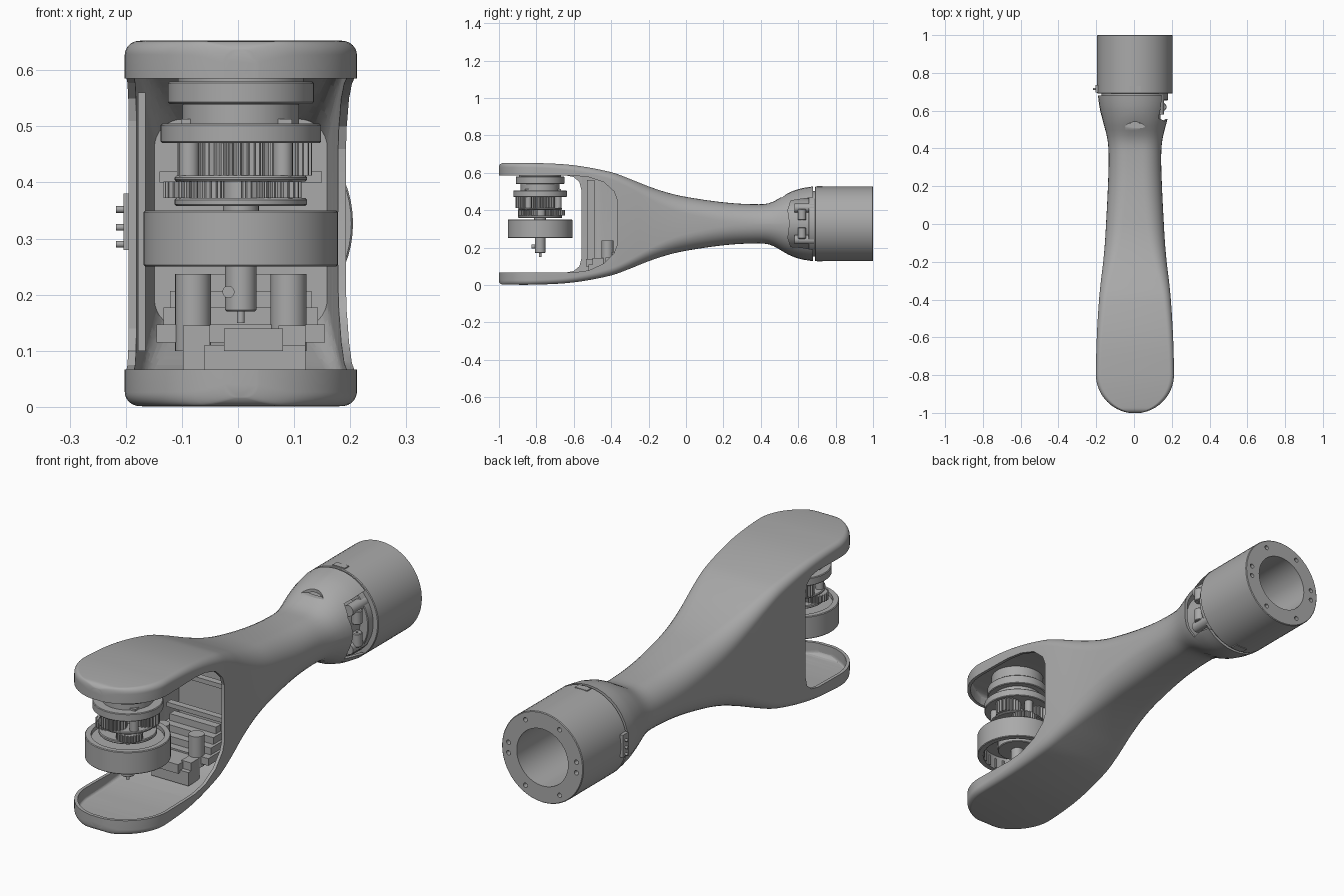
import bpy, bmesh
from math import sin, cos, pi, sqrt, radians

if "Cube" in bpy.data.objects:
    bpy.data.objects.remove(bpy.data.objects["Cube"])

CX, CZ = 0.005, 0.327          # centre line of the arm
JOINT = (CX, -0.78, 0)         # axis of the joint drive
FRONT, RAD = -0.795, 0.207     # centre and radius of the rounded fork tip

grey = bpy.data.materials.new("plain grey")
grey.use_nodes = True
grey.diffuse_color = (0.4, 0.4, 0.4, 1)
grey.node_tree.nodes["Principled BSDF"].inputs["Base Color"].default_value = (0.4, 0.4, 0.4, 1)


def finish(name, bm, helper=False):
    bmesh.ops.remove_doubles(bm, verts=bm.verts, dist=1e-5)
    bmesh.ops.recalc_face_normals(bm, faces=bm.faces)
    me = bpy.data.meshes.new(name)
    bm.to_mesh(me)
    bm.free()
    ob = bpy.data.objects.new(name, me)
    bpy.context.collection.objects.link(ob)
    me.materials.append(grey)
    if helper:
        ob.hide_render = True
    else:
        smooth(ob)
    return ob


def smooth(ob):
    bpy.ops.object.select_all(action='DESELECT')
    ob.select_set(True)
    bpy.context.view_layer.objects.active = ob
    bpy.ops.object.shade_smooth_by_angle(angle=radians(32))


def skin(bm, loops, wrap=False):
    """Join a list of equal point loops with quads, capping the ends unless wrapped."""
    rows = [[bm.verts.new(p) for p in loop] for loop in loops]
    n = len(rows[0])
    pairs = list(zip(rows, rows[1:])) + ([(rows[-1], rows[0])] if wrap else [])
    for a, b in pairs:
        for i in range(n):
            j = (i + 1) % n
            bm.faces.new((a[i], a[j], b[j], b[i]))
    if not wrap:
        bm.faces.new(rows[0])
        bm.faces.new(rows[-1])


def prism(name, pts, a, b, axis='z', helper=False):
    place = {'x': lambda p, q, h: (h, p, q), 'y': lambda p, q, h: (p, h, q),
             'z': lambda p, q, h: (p, q, h)}[axis]
    bm = bmesh.new()
    skin(bm, [[place(p, q, h) for p, q in pts] for h in (a, b)])
    return finish(name, bm, helper)


def circle(r, u, v, n=32):
    return [(u + r * cos(2 * pi * i / n), v + r * sin(2 * pi * i / n)) for i in range(n)]


def box(name, x0, x1, y0, y1, z0, z1, helper=False):
    return prism(name, [(x0, y0), (x1, y0), (x1, y1), (x0, y1)], z0, z1, 'z', helper)


def ring(name, r_in, r_out, a, b, u, v, axis='z', bevel=0.003, n=64):
    """Hollow or solid turned part with slightly eased outer edges."""
    prof = [(r_in, a), (r_out - bevel, a), (r_out, a + bevel),
            (r_out, b - bevel), (r_out - bevel, b), (r_in, b)]
    bm = bmesh.new()
    loops = []
    for r, h in prof:
        c = circle(r, u, v, n)
        loops.append([(p, q, h) if axis == 'z' else (p, h, q) for p, q in c])
    skin(bm, loops, wrap=True)
    return finish(name, bm)


def gear(name, r, z0, z1, u, v, teeth):
    pts = []
    for i in range(teeth * 4):
        t = 2 * pi * (i + 0.5) / (teeth * 4)
        rr = r if i % 4 < 2 else r * 0.86
        pts.append((u + rr * cos(t), v + rr * sin(t)))
    return prism(name, pts, z0, z1)


def cut(ob, *cutters):
    for c in cutters:
        m = ob.modifiers.new("cut", 'BOOLEAN')
        m.operation, m.solver, m.object = 'DIFFERENCE', 'EXACT', c
        bpy.context.view_layer.objects.active = ob
        bpy.ops.object.modifier_apply(modifier=m.name)
        bpy.data.objects.remove(c)
    smooth(ob)


# Arm shell: position along y, half height, half width, corner radius
STATIONS = [(-1.0, .325, .207, .025), (-.8, .325, .207, .025), (-.6, .313, .202, .03),
            (-.4, .276, .19, .04), (-.3, .24, .18, .05), (-.2, .2, .168, .065),
            (-.1, .167, .159, .08), (0, .144, .153, .09), (.2, .115, .143, .1),
            (.36, .105, .139, .1), (.45, .112, .146, .11), (.55, .166, .171, .16),
            (.61, .188, .186, .186), (.68, .2, .196, .196)]


def station(y):
    k = 0
    while k < len(STATIONS) - 2 and y > STATIONS[k + 1][0]:
        k += 1
    s = [STATIONS[min(max(k + d, 0), len(STATIONS) - 1)] for d in (-1, 0, 1, 2)]
    w = s[2][0] - s[1][0]
    t = (y - s[1][0]) / w
    out = []
    for c in (1, 2, 3):
        m0 = (s[2][c] - s[0][c]) / max(s[2][0] - s[0][0], 1e-6) * w
        m1 = (s[3][c] - s[1][c]) / max(s[3][0] - s[1][0], 1e-6) * w
        out.append((2*t**3 - 3*t*t + 1) * s[1][c] + (t**3 - 2*t*t + t) * m0
                   + (3*t*t - 2*t**3) * s[2][c] + (t**3 - t*t) * m1)
    return out


def section(y, wall):
    hh, hw, r = station(y)
    hh, hw = hh - wall, hw - wall
    tip = RAD - wall
    if y < FRONT:
        hw = sqrt(max(tip**2 - (y - FRONT)**2, 1e-5))
        d = y - (FRONT - tip)
        if d < 0.025:
            hh -= 0.025 - sqrt(max(0.025**2 - (0.025 - d)**2, 0))
    r = min(max(r - wall, 0.008), hw * 0.98, hh * 0.98)
    pts = []
    for q, (sx, sz) in enumerate([(1, 1), (-1, 1), (-1, -1), (1, -1)]):
        for i in range(9):
            a = (q + i / 8) * pi / 2
            pts.append((CX + sx * (hw - r) + r * cos(a), y, CZ + sz * (hh - r) + r * sin(a)))
    return pts


def loft(name, y0, y1, wall, helper=False):
    ys = [y0 + (y1 - y0) * i / 56 for i in range(57)]
    if y0 < FRONT:
        ys = [FRONT - (FRONT - y0) * cos(i * pi / 40) for i in range(20)]
        ys += [FRONT + (y1 - FRONT) * i / 56 for i in range(57)]
    bm = bmesh.new()
    skin(bm, [section(y, wall) for y in ys])
    return finish(name, bm, helper)


shell = loft("arm_shell", -1.0, 0.68, 0)
cavity = loft("cavity_cutter", -0.985, 0.7, 0.014, True)
near = [(-1.1, .067), (-.6, .067), (-.52, .078), (-.44, .115), (-.385, .17), (-.37, .21),
        (-.37, .46), (-.385, .5), (-.44, .55), (-.52, .576), (-.6, .585), (-1.1, .585)]
far = [(-1.1, .067), (-.64, .067), (-.6, .075), (-.57, .1), (-.56, .14),
       (-.56, .51), (-.57, .55), (-.6, .577), (-.64, .585), (-1.1, .585)]
notch = [(.68 + .02, .185), (.62, .2), (.56, .205), (.545, .25), (.555, .33),
         (.545, .4), (.56, .45), (.62, .46), (.70, .47)]
cut(shell, cavity,
    prism("near_cutter", near, 0.0, 0.4, 'x', True),
    prism("far_cutter", far, -0.4, 0.01, 'x', True),
    prism("notch_cutter", notch, 0.09, 0.4, 'x', True),
    prism("thumb_cutter", circle(0.07, CX, 0.47), 0.468, 0.6, 'z', True))

# Rear motor housing with bolt holes around its bore
housing = ring("motor_housing", 0.126, 0.2, 0.69, 1.0, CX, CZ, 'y')
angles = [60, 120, 240, 300, -8, 8, 172, 188]
cut(housing, *[prism("bolt_cutter", circle(0.01, CX + 0.168 * cos(radians(a)),
    CZ + 0.168 * sin(radians(a)), 16), 0.96, 1.1, 'y', True) for a in angles])
ring("neck_collar", 0.1, 0.176, 0.655, 0.695, CX, CZ, 'y')
ring("neck_core", 0.06, 0.135, 0.52, 0.69, CX, CZ, 'y')
prism("bore_floor", circle(0.13, CX, CZ), 0.7, 0.71, 'y')
for s in (-1, 1):
    prism("neck_bolt", circle(0.024, CX + 0.13, CZ + s * 0.085), 0.58, 0.685, 'y')
    ring("neck_spool", 0.005, 0.022, CZ + s * 0.05 - 0.03, CZ + s * 0.05 + 0.03,
         CX + 0.145, 0.62)
    box("housing_clip", CX - 0.03, CX + 0.03, 0.7, 0.73, CZ + s * 0.19 - 0.012, CZ + s * 0.19 + 0.012)
for z in (0.29, 0.32, 0.352):
    prism("side_pin", circle(0.006, 0.715, z, 12), -0.217, -0.19, 'x')
box("pin_base", -0.204, -0.19, 0.695, 0.735, 0.28, 0.38)

# Joint drive: stacked turned parts
u, v, _ = JOINT
for name, r_in, r_out, a, b in [
        ("top_mount", .03, .112, .575, .64), ("upper_flange", .03, .13, .54, .58),
        ("upper_neck", .03, .104, .5, .542), ("carrier_plate", .03, .143, .47, .505),
        ("lower_carrier", .03, .118, .402, .412), ("lower_plate", .03, .118, .358, .372),
        ("drive_drum", .148, .173, .25, .35), ("drum_web", .03, .15, .315, .335),
        ("drum_hub", .028, .085, .275, .318), ("sensor_hub", .01, .028, .17, .36)]:
    ring(name, r_in, r_out, a, b, u, v)
prism("sensor_pin", circle(0.007, u, v, 16), 0.15, 0.5)
prism("sun_gear_shaft", circle(0.032, u, v), 0.33, 0.5)
for i in range(3):
    a = radians(-100 + 120 * i)
    gear("upper_planet", 0.054, 0.412, 0.47, u + 0.078 * cos(a), v + 0.078 * sin(a), 22)
    b = a + radians(50)
    gear("lower_planet", 0.054, 0.372, 0.402, u + 0.085 * cos(b), v + 0.085 * sin(b), 24)
    c = a + radians(60)
    prism("carrier_post", circle(0.018, u + 0.098 * cos(c), v + 0.098 * sin(c), 16), 0.37, 0.472)
    box("flange_key", u + .09 * cos(c) - .022, u + .09 * cos(c) + .022,
        v + .09 * sin(c) - .022, v + .09 * sin(c) + .022, .503, .513)
for i in range(24):
    a = 2 * pi * i / 24
    prism("drum_rib", circle(0.006, u + 0.148 * cos(a), v + 0.148 * sin(a), 8), 0.255, 0.3)
prism("hub_screw", circle(0.011, u - 0.022, 0.205, 12), v - 0.045, v - 0.015, 'y')

# Interior fittings behind the fork
loft("bulkhead", -0.2, -0.185, 0.008)
for i in range(4):
    hw = 0.15 - 0.012 * i
    box("stepped_floor", CX - hw, CX + hw, -0.43 + 0.035 * i, -0.29, 0.115 + 0.03 * i, 0.147 + 0.03 * i)
box("cable_block", CX - 0.065, CX + 0.115, -0.52, -0.44, 0.05, 0.11)
box("cable_cover", CX - 0.03, CX + 0.075, -0.535, -0.43, 0.1, 0.14)
for x in (-0.08, 0.09):
    prism("standoff", circle(0.032, x, -0.42), 0.1, 0.237)
    box("standoff_bracket", x - 0.018, x + 0.03, -0.5, -0.44, 0.06, 0.145)
box("side_rail", -0.178, -0.165, -0.53, -0.49, 0.1, 0.56)
for z in (0.25, 0.4):
    box("cross_rail", CX - 0.145, CX + 0.145, -0.3, -0.27, z, z + 0.02)
